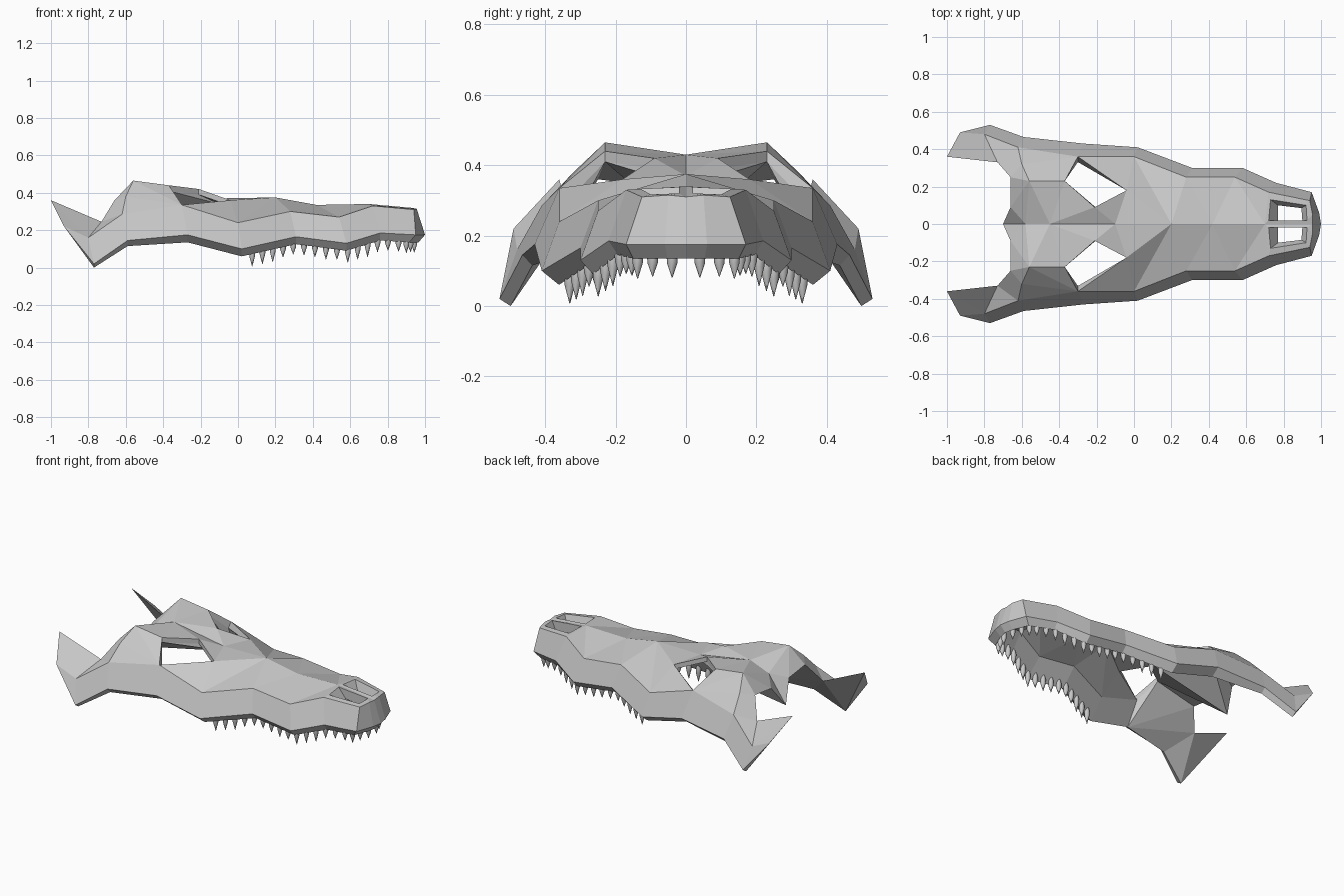
import bpy, bmesh, math, random
from mathutils import Vector

if "Cube" in bpy.data.objects:
    bpy.data.objects.remove(bpy.data.objects["Cube"])

random.seed(4)
bone = bpy.data.materials.new("bone grey")
bone.diffuse_color = (0.58, 0.58, 0.58, 1)
bone.use_nodes = True
bone.node_tree.nodes["Principled BSDF"].inputs["Base Color"].default_value = bone.diffuse_color


def make_object(name, bm):
    me = bpy.data.meshes.new(name)
    bm.to_mesh(me)
    bm.free()
    me.materials.append(bone)
    ob = bpy.data.objects.new(name, me)
    bpy.context.collection.objects.link(ob)
    mir = ob.modifiers.new("mirror", 'MIRROR')
    mir.use_axis = (False, True, False)
    return ob


# Left half of the skull. B: jaw edge, R: ridge above it (snout tip to jaw hinge)
B = [(1, 0, .175), (.99, .06, .175), (.95, .17, .175), (.76, .22, .185), (.58, .30, .13),
     (.31, .30, .165), (.02, .41, .10), (-.27, .43, .175), (-.59, .465, .145),
     (-.77, .53, .02), (-.93, .49, .22), (-1, .36, .36)]
R = [(.955, 0, .31), (.955, .05, .315), (.94, .125, .31), (.72, .17, .33), (.54, .25, .27),
     (.28, .25, .30), (0, .36, .24), (-.30, .36, .335), (-.62, .41, .285), (-.80, .48, .16)]
# L: lower lip, tucked in under the jaw edge
L = [(x - (.035 if i < 3 else 0), y * (.88 if i < 8 else .94),
      z - (.04 if i < 8 else .03 if i == 8 else .02)) for i, (x, y, z) in enumerate(B[:10])]
# C: centre line of the roof, N: nostril, E: eye opening, K: back of the skull
C = [(.70, 0, .34), (.42, 0, .335), (.20, 0, .375), (-.10, 0, .37), (-.45, 0, .43)]
N = [(.72, .02, .338), (.73, .13, .333), (.92, .10, .317), (.925, .02, .32)]
E = [(-.37, .23, .44), (-.21, .09, .42), (-.04, .18, .36)]
K = [(-.56, .23, .465), (-.60, .32, .38), (-.66, .25, .36), (-.73, .33, .245),
     (-.66, .09, .34), (-.70, 0, .21), (-.58, 0, .38)]
# lower case rows: the inside surface, offset from the outside
r = [(x - (.04 if i < 3 else 0), y * (.8 if 3 < i < 7 else .92),
      z - (.045 if 3 < i < 7 else .03)) for i, (x, y, z) in enumerate(R[:8])]
c = [(x, y, z - .03) for x, y, z in C[:4]]
e = [(x, y, z - .03) for x, y, z in E]
n = [(.77, .02, .275), (.77, .10, .275), (.895, .085, .265), (.90, .02, .265)]

bm = bmesh.new()
V = {}
for key, row in dict(B=B, R=R, L=L, C=C, N=N, E=E, K=K, r=r, c=c, e=e, n=n).items():
    for i, p in enumerate(row):
        V[key + str(i)] = bm.verts.new(p)


def faces(text):
    for f in text.split():
        bm.faces.new([V[k] for k in f.split("-")])


# side walls, lip and inner walls
for i in range(9):
    faces(f"L{i}-L{i+1}-B{i+1}-B{i} B{i}-B{i+1}-R{i+1}-R{i}")
for i in range(7):
    faces(f"L{i}-L{i+1}-r{i+1}-r{i}")
# jaw hinge
faces("B9-B10-R9 B10-B11-R9 R9-B11-K3 R9-K3-R8")
# cheek and rear bar
faces("R8-K3-K2-K1 K1-K2-K0 R8-K1-R7 K1-K0-R7 K0-E0-R7")
# back of the braincase
faces("K0-K2-K4 K0-K4-K6 K0-K6-C4 K4-K5-K6")
# roof behind the eye opening
faces("K0-C4-E0 E0-C4-E1 E1-C4-C3")
# inside of the cheek, hinge and braincase
faces("L7-r7-e0 L7-e0-K2 L7-K2-K3 L7-K3-L8 L8-K3-L9 L9-K3-B11 L9-B11-B10 B10-B9-L9")
faces("e0-e1-c3 e0-c3-K5 e0-K5-K4 e0-K4-K2")
# front roof, snout roof and nostril frame, outside and inside
front = ("E1-C3-E2 E2-C3-C2 E2-R6-R7 E2-C2-R6 "
         "R6-C2-R5 R5-C2-C1 R5-C1-R4 R4-C1-C0 R4-C0-R3 "
         "C0-R0-N3-N0 R0-R1-N3 R1-R2-N2-N3 R2-R3-N1-N2 R3-C0-N0-N1")
faces(front.lower())
faces(front)
# rims of the eye opening and the nostril
for rim in (["R7", "E0", "E1", "E2"], ["N0", "N1", "N2", "N3"]):
    for a, b in zip(rim, rim[1:] + rim[:1]):
        faces(f"{a}-{b}-{b.lower()}-{a.lower()}")

bmesh.ops.recalc_face_normals(bm, faces=bm.faces[:])
roof = next(f for f in bm.faces if V["C1"] in f.verts)
roof.normal_update()
if roof.normal.z < 0:
    bmesh.ops.reverse_faces(bm, faces=bm.faces[:])
skull = make_object("skull", bm)

# Teeth: pointed spindles spaced evenly along the lip
path = [Vector(p) for p in L[:7]]
lengths = [(b - a).length for a, b in zip(path, path[1:])]
total = sum(lengths)


def along(d):
    for a, b, size in zip(path, path[1:], lengths):
        if d <= size:
            return a.lerp(b, d / size)
        d -= size
    return path[-1]


bm = bmesh.new()
SIDES = 8
COUNT = 18
for k in range(COUNT):
    p = along(.04 + (total - .10) * k / (COUNT - 1))
    p.y -= .012 if p.y > .1 else 0
    p.x -= .015 if p.x > .9 else 0
    size = random.uniform(.85, 1.2)
    rings = []
    for z, rad in ((.045, .009), (.015, .016), (-.012, .015), (-.058 * size, .001)):
        rings.append([bm.verts.new(p + Vector((rad * math.cos(t), rad * math.sin(t), z)))
                      for t in (math.tau * j / SIDES for j in range(SIDES))])
    for lo, hi in zip(rings[1:], rings):
        for j in range(SIDES):
            m = (j + 1) % SIDES
            bm.faces.new((lo[j], lo[m], hi[m], hi[j])).smooth = True
    bm.faces.new(rings[0])
    bm.faces.new(rings[-1][::-1])
teeth = make_object("teeth", bm)
